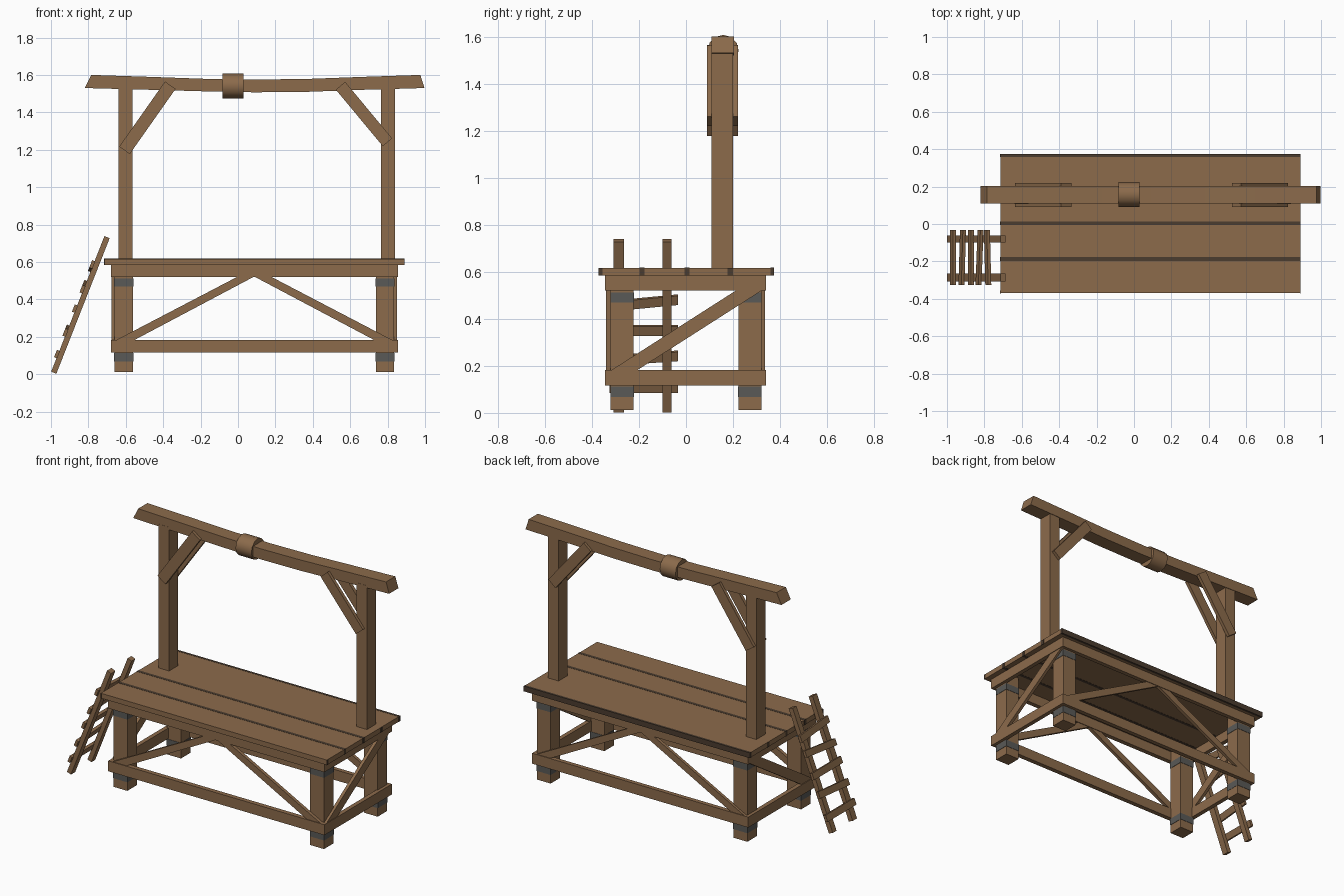
import bpy, bmesh, math
from mathutils import Vector

if "Cube" in bpy.data.objects:
    bpy.data.objects.remove(bpy.data.objects["Cube"])


def material(name, rgb):
    m = bpy.data.materials.new(name)
    m.diffuse_color = (*rgb, 1)
    m.use_nodes = True
    m.node_tree.nodes["Principled BSDF"].inputs["Base Color"].default_value = m.diffuse_color
    return m


WOOD = material("brown wood", (0.262, 0.147, 0.071))
IRON = material("grey iron", (0.10, 0.10, 0.095))
DARK = material("dark seam", (0.07, 0.045, 0.028))


def finish(bm, name, mat):
    bmesh.ops.recalc_face_normals(bm, faces=bm.faces)
    me = bpy.data.meshes.new(name)
    bm.to_mesh(me)
    bm.free()
    me.materials.append(mat)
    ob = bpy.data.objects.new(name, me)
    bpy.context.collection.objects.link(ob)
    return ob


def prism(name, pts, offset, mat=WOOD):
    """Extrude a closed 3D outline along an offset vector."""
    bm = bmesh.new()
    a = [bm.verts.new(p) for p in pts]
    b = [bm.verts.new(Vector(p) + Vector(offset)) for p in pts]
    bm.faces.new(a)
    bm.faces.new(b[::-1])
    for i in range(len(a)):
        j = (i + 1) % len(a)
        bm.faces.new((a[i], b[i], b[j], a[j]))
    return finish(bm, name, mat)


def box(name, x0, x1, y0, y1, z0, z1, mat=WOOD):
    return prism(name, [(x0, y0, z0), (x1, y0, z0), (x1, y1, z0), (x0, y1, z0)],
                 (0, 0, z1 - z0), mat)


def xz(name, pts, y0, y1):
    return prism(name, [(x, y0, z) for x, z in pts], (0, y1 - y0, 0))


def bar(name, p, q, width, y0, y1):
    """Square-ended bar lying in the xz plane."""
    p, q = Vector(p), Vector(q)
    d = (q - p).normalized()
    n = Vector((-d.y, d.x)) * width / 2
    return xz(name, [p + n, q + n, q - n, p - n], y0, y1)


# Deck with dark plank seams on the top and the ends
box("deck", -0.715, 0.89, -0.37, 0.373, 0.585, 0.617)
for y0, y1 in ((0.359, 0.374), (-0.006, 0.014), (-0.197, -0.177)):
    box("deck_seam", -0.716, 0.891, y0, y1, 0.584, 0.618, DARK)
for y0, y1 in ((-0.371, -0.355), (0.176, 0.2)):
    for x0, x1 in ((-0.716, -0.712), (0.887, 0.891)):
        box("deck_end_seam", x0, x1, y0, y1, 0.584, 0.6165, DARK)

# Legs with iron bands
e = 0.002
for x0, x1 in ((-0.66, -0.562), (0.737, 0.835)):
    for y0, y1 in ((-0.32, -0.224), (0.224, 0.32)):
        box("leg", x0, x1, y0, y1, 0.012, 0.59)
        for z0, z1 in ((0.068, 0.112), (0.47, 0.512)):
            box("leg_band", x0 - e, x1 + e, y0 - e, y1 + e, z0, z1, IRON)

# Rails and braces on the long sides
for y0, y1 in ((-0.345, -0.315), (0.312, 0.34)):
    for z0, z1 in ((0.116, 0.183), (0.52, 0.586)):
        box("long_rail", -0.68, 0.855, y0, y1, z0, z1)
    i0, i1 = y0 + 0.004, y1 - 0.004
    for s in (-1, 1):
        xz("long_brace", [(0.087 + s * a, z) for a, z in
           ((0.747, 0.178), (0.65, 0.178), (0, 0.522), (0.088, 0.522))][::s], i0, i1)

# Rails and braces on the short sides
for x0, x1 in ((-0.68, -0.652), (0.827, 0.855)):
    for z0, z1 in ((0.116, 0.183), (0.52, 0.586)):
        box("short_rail", x0, x1, -0.345, 0.34, z0, z1)
    prism("short_brace", [(x0 + 0.004, y, z) for y, z in
          ((-0.32, 0.18), (-0.21, 0.18), (0.325, 0.522), (0.215, 0.522))],
          (x1 - x0 - 0.008, 0, 0))

# Upright posts
for x0, x1 in ((-0.64, -0.565), (0.765, 0.84)):
    box("post", x0, x1, 0.108, 0.2, 0.61, 1.54)

# Sagging crossbeam
top = [(-0.785, 1.6), (-0.45, 1.589), (-0.17, 1.579), (0.09, 1.575),
       (0.38, 1.579), (0.65, 1.589), (0.975, 1.6)]
low = [(-0.82, 1.53), (-0.45, 1.52), (-0.17, 1.512), (0.09, 1.507),
       (0.38, 1.51), (0.65, 1.52), (0.997, 1.53)]
xz("crossbeam", top + low[::-1], 0.109, 0.203)

# Paired corner braces on the front and back of the posts
for y0, y1 in ((0.09, 0.112), (0.198, 0.22)):
    bar("corner_brace_left", (-0.607, 1.197), (-0.362, 1.545), 0.069, y0, y1)
    bar("corner_brace_right", (0.799, 1.24), (0.548, 1.542), 0.065, y0, y1)

# Rounded wrap around the beam
bpy.ops.mesh.primitive_cylinder_add(vertices=12, radius=0.066, depth=0.112,
                                    location=(-0.026, 0.158, 1.541),
                                    rotation=(0, math.pi / 2, 0))
wrap = bpy.context.object
wrap.name = "beam_wrap"
wrap.data.materials.append(WOOD)
bpy.ops.object.shade_smooth_by_angle(angle=math.radians(40))

# Leaning ladder: two side rails and five slightly crooked rungs
for y0, y1 in ((-0.308, -0.264), (-0.1, -0.062)):
    bar("ladder_rail", (-0.985, 0.008), (-0.7, 0.733), 0.03, y0, y1)
d = Vector((0.285, 0, 0.725)).normalized()
n = Vector((-d.z, 0, d.x))
for z, tilt in ((0.1, 0.0), (0.225, 0.022), (0.343, 0.0), (0.46, 0.03), (0.57, -0.02)):
    c = Vector((-0.985 + 0.393 * (z - 0.008), 0, z)) + n * 0.011
    a = c - d * tilt / 2 + Vector((0, -0.325, 0))
    b = c + d * tilt / 2 + Vector((0, -0.033, 0))
    h = d * 0.021
    prism("ladder_rung", [a - h, a + h, a + h + n * 0.018, a - h + n * 0.018], b - a)
